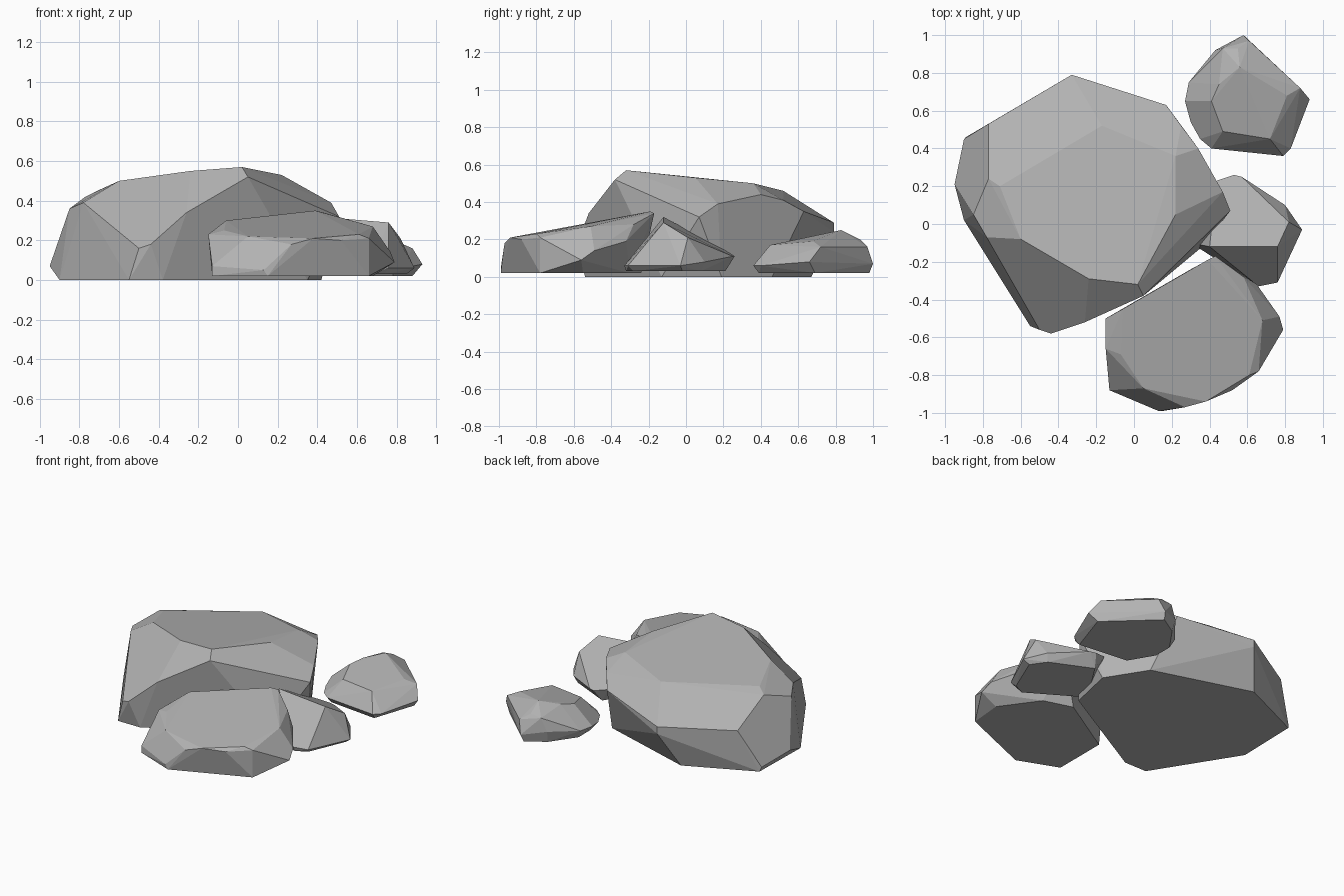
import bpy
import bmesh

old_cube = bpy.data.objects.get("Cube")
if old_cube:
    bpy.data.objects.remove(old_cube, do_unlink=True)

UNIT = 0.01  # corner positions are given in hundredths

# One plain stone colour for every boulder
stone = bpy.data.materials.new("stone_grey")
stone.use_nodes = True
stone_colour = (0.45, 0.45, 0.45, 1)
stone.diffuse_color = stone_colour
stone.node_tree.nodes["Principled BSDF"].inputs["Base Color"].default_value = stone_colour


def boulder(name, ground, footprint, flanks, crown):
    """Wrap a faceted convex stone around its footprint, side and top corners."""
    corners = [(x, y, ground) for x, y in footprint] + flanks + crown
    bm = bmesh.new()
    for x, y, z in corners:
        bm.verts.new((x * UNIT, y * UNIT, z * UNIT))
    hull = bmesh.ops.convex_hull(bm, input=bm.verts[:])
    unused = {g for g in hull["geom_interior"] + hull["geom_unused"]
              if isinstance(g, bmesh.types.BMVert)}
    bmesh.ops.delete(bm, geom=list(unused), context="VERTS")
    # Merge nearly level neighbours into broad flat facets
    bmesh.ops.dissolve_limit(bm, angle_limit=0.06, verts=bm.verts[:], edges=bm.edges[:])
    bmesh.ops.recalc_face_normals(bm, faces=bm.faces[:])
    mesh = bpy.data.meshes.new(name)
    bm.to_mesh(mesh)
    bm.free()
    mesh.materials.append(stone)
    rock = bpy.data.objects.new(name, mesh)
    bpy.context.scene.collection.objects.link(rock)
    return rock


# Large main boulder
boulder(
    "main_boulder", 0,
    footprint=[(-55, -54), (-38, -54), (35, -13), (42, 19), (25, 46),
               (-43, 67), (-89, 46), (-90, 2)],
    flanks=[(-50, -56, 16), (-44, -58, 18), (-26, -52, 34), (-95, 21, 7),
            (-90, 45, 3), (-77, 53, 28), (-33, 79, 29), (-33, 79, 24),
            (17, 63, 35), (25, 52, 41), (34, 40, 44), (47, 17, 39), (51, 7, 32)],
    crown=[(-85, 5, 36), (-78, -7, 39), (-77, 24, 42), (-71, 20, 45),
           (-60, -8, 50), (-24, -29, 55), (2, -32, 57), (5, -38, 52),
           (22, 5, 53), (22, 36, 50), (-17, 52, 46)])

# Flat-topped boulder leaning at the front
boulder(
    "front_boulder", 2,
    footprint=[(-13, -88), (15, -99), (66, -78), (68, -55), (50, -30),
               (30, -24), (-13, -50)],
    flanks=[(-13, -88, 7), (13, -99, 5), (27, -97, 18), (52, -88, 20),
            (66, -78, 21), (79, -56, 9), (77, -49, 14), (65, -32, 19)],
    crown=[(-15, -50, 23), (-15, -66, 23), (-7, -69, 25), (5, -87, 22),
           (38, -94, 21), (61, -80, 23), (68, -51, 27), (58, -28, 28),
           (43, -17, 34), (39, -19, 35), (-6, -45, 30)])

# Small wedge tucked against the main boulder
boulder(
    "side_boulder", 3,
    footprint=[(30, -10), (66, -32), (74, -28), (85, -2), (78, 8), (50, 21)],
    flanks=[(66, -33, 6), (76, -31, 6), (89, -3, 6), (80, 10, 8),
            (57, 25, 11), (53, 26, 11), (44, 23, 13)],
    crown=[(40, -12, 32), (49, -11, 31), (76, -12, 29), (82, 1, 21)])

# Separate stone at the back
boulder(
    "back_boulder", 2,
    footprint=[(57, 98), (88, 69), (78, 39), (42, 43), (32, 60), (32, 73), (44, 90)],
    flanks=[(58, 100, 7), (43, 92, 10), (29, 75, 8), (27, 65, 8), (30, 54, 6),
            (35, 45, 6), (41, 40, 6), (79, 36, 6), (83, 40, 6), (93, 66, 8)],
    crown=[(56, 83, 25), (81, 68, 19), (72, 45, 17), (47, 49, 17), (41, 65, 20),
           (45, 74, 22), (47, 93, 19), (55, 93, 20), (61, 97, 16), (88, 72, 16)])
